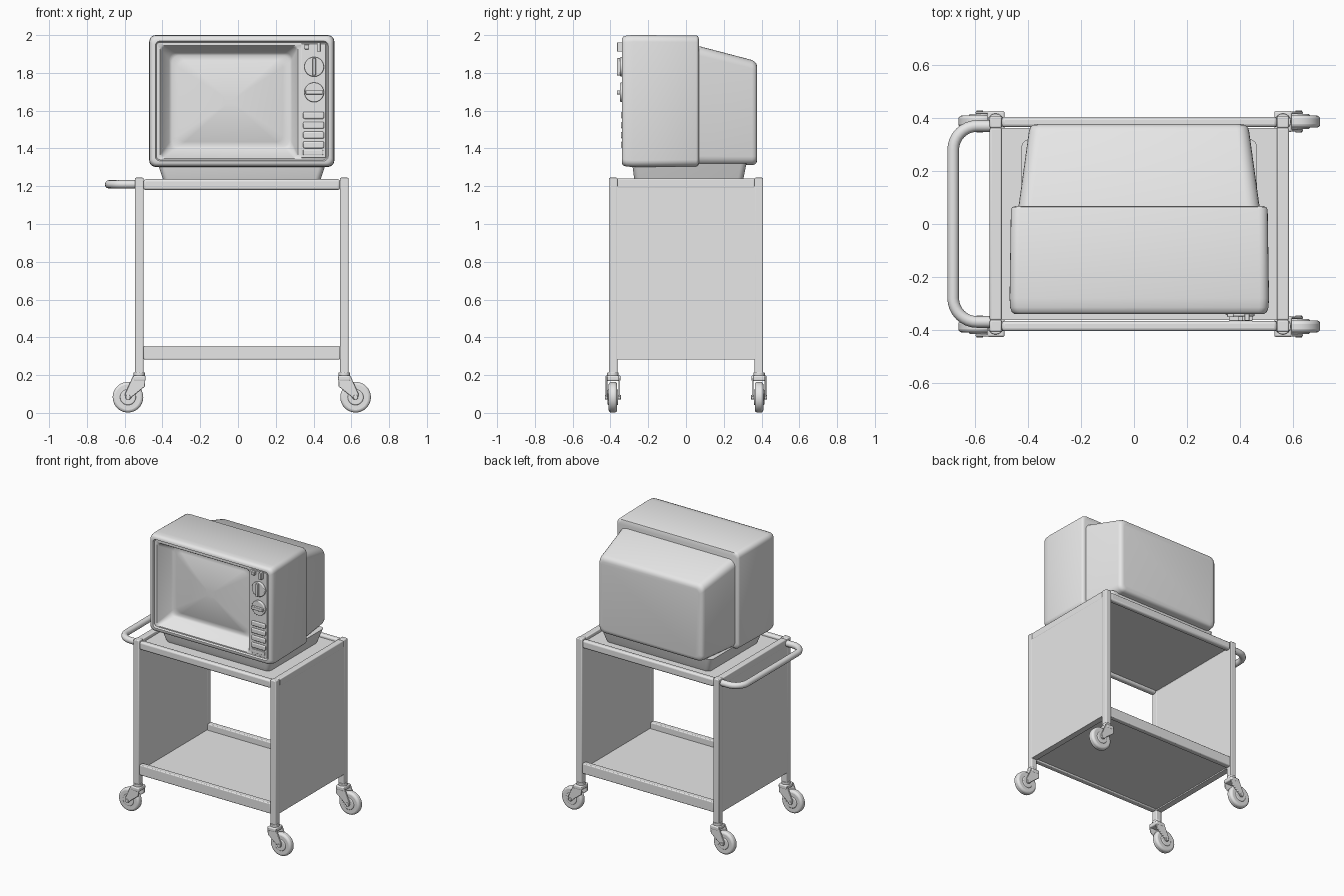
import bpy, bmesh, math
from mathutils import Matrix, Vector

if "Cube" in bpy.data.objects:
    bpy.data.objects.remove(bpy.data.objects["Cube"])

grey = bpy.data.materials.new("light grey")
grey.diffuse_color = (0.8, 0.8, 0.8, 1)
grey.use_nodes = True
grey.node_tree.nodes["Principled BSDF"].inputs["Base Color"].default_value = grey.diffuse_color


def finish(name, bm, smooth=True, bevel=0, seg=3, angle=35):
    bmesh.ops.recalc_face_normals(bm, faces=bm.faces)
    me = bpy.data.meshes.new(name)
    bm.to_mesh(me)
    bm.free()
    ob = bpy.data.objects.new(name, me)
    bpy.context.collection.objects.link(ob)
    me.materials.append(grey)
    if bevel:
        m = ob.modifiers.new("bevel", 'BEVEL')
        m.width, m.segments, m.limit_method = bevel, seg, 'ANGLE'
    if smooth:
        bpy.ops.object.select_all(action='DESELECT')
        ob.select_set(True)
        bpy.context.view_layer.objects.active = ob
        bpy.ops.object.shade_smooth_by_angle(angle=math.radians(angle))
    return ob


def box(name, x0, x1, y0, y1, z0, z1, bevel=0):
    bm = bmesh.new()
    m = Matrix.Translation(((x0 + x1) / 2, (y0 + y1) / 2, (z0 + z1) / 2))
    bmesh.ops.create_cube(bm, size=1, matrix=m @ Matrix.Diagonal((x1 - x0, y1 - y0, z1 - z0, 1)))
    return finish(name, bm, bevel > 0, bevel)


def round_rect(a0, a1, b0, b1, r, seg=5):
    pts = []
    corners = ((a1 - r, b1 - r), (a0 + r, b1 - r), (a0 + r, b0 + r), (a1 - r, b0 + r))
    for i, (a, b) in enumerate(corners):
        for k in range(seg + 1):
            t = math.pi / 2 * (i + k / seg)
            pts.append((a + r * math.cos(t), b + r * math.sin(t)))
    return pts


def loft(name, rings, axis='Y', angle=35):
    """Skin rounded rectangles (a0, a1, b0, b1, radius, depth) and cap both ends."""
    bm = bmesh.new()
    loops = []
    for *rect, d in rings:
        loops.append([bm.verts.new((a, d, b) if axis == 'Y' else (a, b, d))
                      for a, b in round_rect(*rect)])
    for p, q in zip(loops, loops[1:]):
        for i in range(len(p)):
            j = (i + 1) % len(p)
            bm.faces.new((p[i], p[j], q[j], q[i]))
    bm.faces.new(loops[0])
    bm.faces.new(loops[-1])
    return finish(name, bm, True, angle=angle)


def cyl(name, center, r, depth, axis='Y', bevel=0, seg=32):
    bm = bmesh.new()
    rot = Matrix.Rotation(math.pi / 2, 4, 'X') if axis == 'Y' else Matrix()
    bmesh.ops.create_cone(bm, cap_ends=True, segments=seg, radius1=r, radius2=r, depth=depth,
                          matrix=Matrix.Translation(center) @ rot)
    return finish(name, bm, True, bevel)


def plate(name, pts, y0, y1, bevel=0.004):
    """Extrude an XZ outline from y0 to y1."""
    bm = bmesh.new()
    f = bm.faces.new([bm.verts.new((x, y0, z)) for x, z in pts])
    ext = bmesh.ops.extrude_face_region(bm, geom=[f])["geom"]
    bmesh.ops.translate(bm, vec=(0, y1 - y0, 0),
                        verts=[v for v in ext if isinstance(v, bmesh.types.BMVert)])
    return finish(name, bm, True, bevel, 2)


# --- Trolley frame
XL, XR, Y, T = -0.545, 0.585, 0.408, 0.045
for sy, end in ((-1, "front"), (1, "back")):
    ya, yb = sorted((sy * Y, sy * (Y - T)))
    for x, side in ((XL, "left"), (XR - T, "right")):
        box(f"{end}_{side}_leg", x, x + T, ya, yb, 0.205, 1.245, 0.006)
    box(f"{end}_top_rail", XL + T, XR - T, ya + 0.003, yb - 0.003, 1.18, 1.237, 0.012)
    box(f"{end}_shelf_rail", XL + T, XR - T, ya + 0.003, yb - 0.003, 0.282, 0.355, 0.006)
for x0, x1, side in ((XL, XL + T, "left"), (XR - T, XR, "right")):
    box(f"{side}_top_rail", x0, x1, -Y + T, Y - T, 1.19, 1.242, 0.006)
    box(f"{side}_panel", x0 + 0.001, x1 - 0.001, -Y + T - 0.006, Y - T + 0.006, 0.282, 1.2)
box("top_board", XL + T, XR - T, -Y + T, Y - T, 1.2, 1.218)
box("bottom_shelf", XL + T, XR - T, -Y + T, Y - T, 0.29, 0.312)

# --- Push handle: bent tube
cu = bpy.data.curves.new("push_handle", 'CURVE')
cu.dimensions = '3D'
cu.bevel_depth, cu.bevel_resolution = 0.022, 4
path = [(XL + 0.01, 0.37)]
for s in (1, -1):
    arc = [(-0.593 - 0.09 * math.sin(t), s * (0.28 + 0.09 * math.cos(t)))
           for t in (math.pi / 2 * k / 8 for k in range(9))]
    path += arc if s > 0 else arc[::-1]
path.append((XL + 0.01, -0.37))
sp = cu.splines.new('POLY')
sp.points.add(len(path) - 1)
for p, (x, y) in zip(sp.points, path):
    p.co = (x, y, 1.21, 1)
cu.materials.append(grey)
handle = bpy.data.objects.new("push_handle", cu)
bpy.context.collection.objects.link(handle)

# --- Swivel casters, trailing outwards
for lx, d, side in ((XL + T / 2, -1, "left"), (XR - T / 2, 1, "right")):
    for sy, end in ((-1, "front"), (1, "back")):
        n, cy, wx = f"{end}_{side}_caster", sy * 0.387, lx + d * 0.06
        cyl(n + "_stem", (lx, cy, 0.205), 0.03, 0.02, 'Z', 0.003)
        cyl(n + "_wheel", (wx, cy, 0.083), 0.081, 0.046, 'Y', 0.014, 40)
        cyl(n + "_hub", (wx, cy, 0.083), 0.042, 0.056, 'Y', 0.006)
        cyl(n + "_axle", (wx, cy, 0.083), 0.013, 0.084, 'Y', 0.003, 16)
        box(n + "_crown", lx - 0.032, lx + 0.034, cy - 0.04, cy + 0.04, 0.168, 0.198, 0.008)
        outline = [(-0.032, 0.195), (0.034, 0.195), (0.076, 0.1), (0.072, 0.074),
                   (0.05, 0.07), (0.036, 0.088), (-0.03, 0.14)]
        for s in (-1, 1):
            plate(n + "_fork", [(lx + d * x, z) for x, z in outline],
                  cy + s * 0.029, cy + s * 0.038, 0.003)

# --- Television: pedestal, rear housing
loft("television_base", [(-0.39, 0.43, -0.265, 0.295, 0.03, 1.216),
                         (-0.40, 0.44, -0.275, 0.305, 0.03, 1.245),
                         (-0.425, 0.465, -0.285, 0.32, 0.03, 1.32)], 'Z')
loft("rear_housing", [(-0.44, 0.48, 1.31, 1.945, 0.05, 0.05),
                      (-0.435, 0.473, 1.31, 1.94, 0.05, 0.075),
                      (-0.397, 0.435, 1.312, 1.868, 0.045, 0.35),
                      (-0.392, 0.43, 1.316, 1.858, 0.042, 0.365),
                      (-0.382, 0.42, 1.326, 1.846, 0.035, 0.374),
                      (-0.365, 0.403, 1.343, 1.83, 0.03, 0.377)])

# Front shell: body, rounded rim, screen funnel, then the bulging screen
rings = [(-0.445, 0.485, 1.325, 1.98, 0.03, 0.068),
         (-0.46, 0.50, 1.31, 1.994, 0.035, 0.064),
         (-0.465, 0.505, 1.305, 1.998, 0.035, 0.054),
         (-0.47, 0.51, 1.302, 2.0, 0.035, -0.28),
         (-0.468, 0.508, 1.304, 1.998, 0.035, -0.315),
         (-0.462, 0.502, 1.31, 1.992, 0.032, -0.332),
         (-0.452, 0.492, 1.32, 1.982, 0.03, -0.34),
         (-0.438, 0.478, 1.334, 1.968, 0.024, -0.34),
         (-0.432, 0.472, 1.34, 1.962, 0.02, -0.328),
         (-0.412, 0.318, 1.348, 1.945, 0.02, -0.328),
         (-0.405, 0.311, 1.354, 1.938, 0.022, -0.318),
         (-0.365, 0.287, 1.395, 1.905, 0.035, -0.235),
         (-0.35, 0.272, 1.408, 1.892, 0.04, -0.226)]
for k in range(1, 9):
    s = 1 - k / 9
    rings.append((-0.039 - 0.311 * s, -0.039 + 0.311 * s, 1.65 - 0.242 * s, 1.65 + 0.242 * s,
                  0.04 * s, -0.226 - 0.035 * (1 - s * s)))
loft("front_shell_and_screen", rings, angle=50)

# --- Control strip
box("control_strip", 0.335, 0.465, -0.334, -0.325, 1.35, 1.955, 0.003)
box("power_button", 0.352, 0.376, -0.352, -0.33, 1.925, 1.95, 0.003)
box("tuning_lever", 0.418, 0.436, -0.365, -0.33, 1.912, 1.962, 0.003)
for z, hx, hz, name in ((1.832, 0.009, 0.046, "channel"), (1.697, 0.045, 0.011, "volume")):
    cyl(name + "_dial", (0.403, -0.338, z), 0.052, 0.022, 'Y', 0.005)
    box(name + "_grip", 0.403 - hx, 0.403 + hx, -0.366, -0.335, z - hz, z + hz, 0.004)
for k in range(4):
    z = 1.575 - 0.052 * k
    box("speaker_slat", 0.345, 0.455, -0.344, -0.33, z - 0.018, z + 0.018, 0.008)
box("badge_plate", 0.345, 0.45, -0.34, -0.33, 1.365, 1.392, 0.003)
